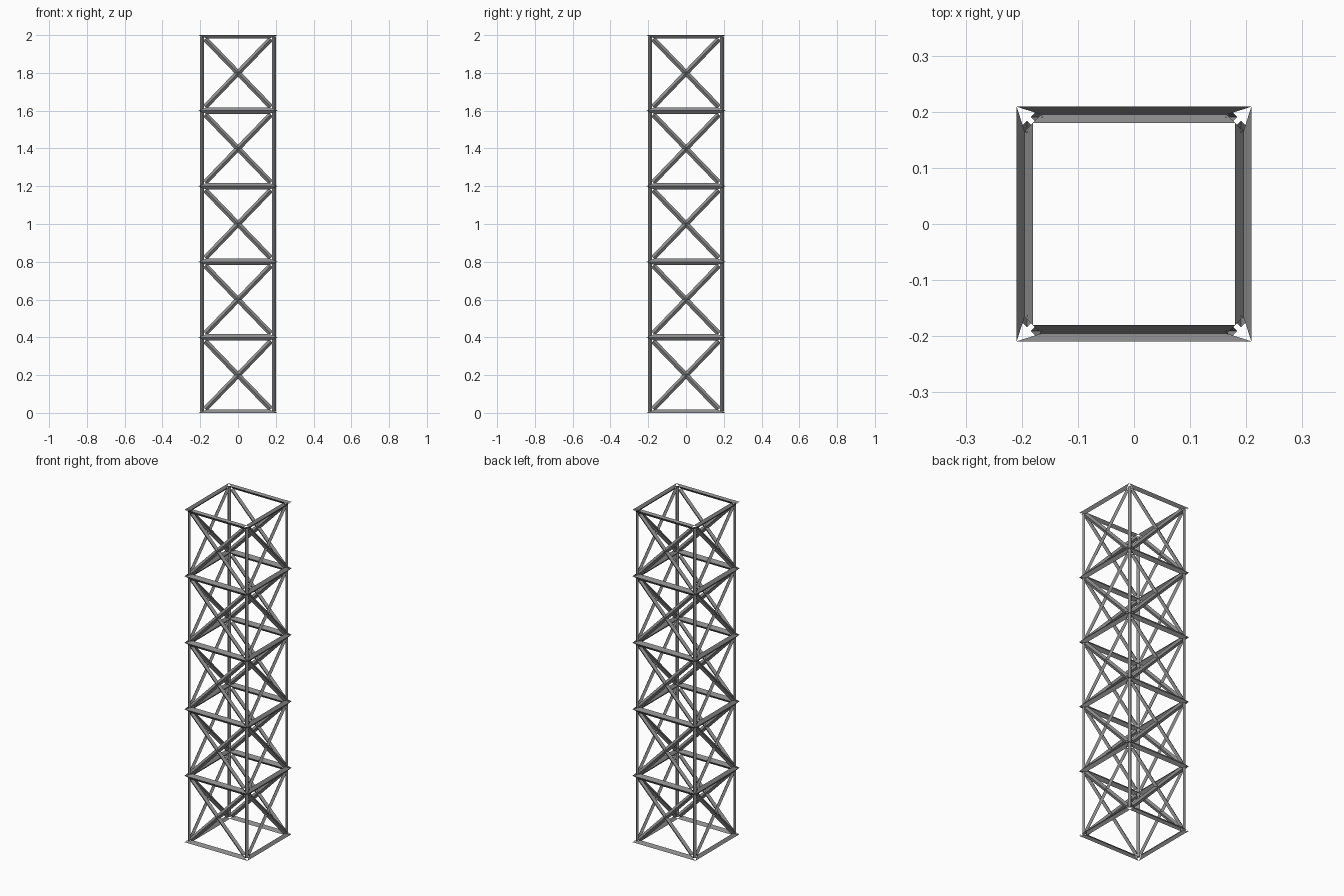
import bpy
import math
from mathutils import Vector

if "Cube" in bpy.data.objects:
    bpy.data.objects.remove(bpy.data.objects["Cube"])

BAY = 0.4        # height of one bay
BAYS = 5
MID = 0.195      # centre line of the horizontal rails
AXIS = 0.191     # plane of the braces and corner posts
RIDGE = 0.165    # half length of the rail ridges, leaving the corners open

steel = bpy.data.materials.new("dark_steel")
steel.diffuse_color = (0.27, 0.27, 0.27, 1)
steel.use_nodes = True
steel.node_tree.nodes["Principled BSDF"].inputs["Base Color"].default_value = steel.diffuse_color


def make(name, verts, faces):
    me = bpy.data.meshes.new(name)
    me.from_pydata(verts, [], faces)
    me.materials.append(steel)
    ob = bpy.data.objects.new(name, me)
    bpy.context.collection.objects.link(ob)
    return ob


def side_axes(s):
    ang = s * math.pi / 2
    return (Vector((math.sin(ang), -math.cos(ang), 0)),
            Vector((math.cos(ang), math.sin(ang), 0)))


def square_ring(name, profile, closed):
    """Four rails from a (radius, half length, z) profile, mitred at the edges."""
    n = len(profile)
    verts, faces = [], []
    for s in range(4):
        out, side = side_axes(s)
        k = len(verts)
        for m in (-1, 1):
            verts += [out * r + side * m * h + Vector((0, 0, z))
                      for r, h, z in profile]
        for i in range(n if closed else n - 1):
            j = (i + 1) % n
            faces.append((k + i, k + n + i, k + n + j, k + j))
    return make(name, verts, faces)


def bar(verts, faces, a, b, u, v):
    """Add an open four-sided tube from a to b with half-axes u and v."""
    k = len(verts)
    for p in (a, b):
        verts += [p + u, p + v, p - u, p - v]
    for i in range(4):
        j = (i + 1) % 4
        faces.append((k + i, k + j, k + 4 + j, k + 4 + i))


# horizontal rails: open troughs at both ends, full diamonds between
H = BAY * BAYS
OUT, IN = 0.209, 0.18
square_ring("bottom_rail", [(IN, IN, 0), (MID, RIDGE, 0.018), (OUT, OUT, 0)], False)
square_ring("top_rail", [(OUT, OUT, H), (MID, RIDGE, H - 0.018), (IN, IN, H)], False)
for i in range(1, BAYS):
    z = i * BAY
    square_ring(f"middle_rail_{i}",
                [(OUT, OUT, z), (MID, RIDGE, z - 0.018),
                 (IN, IN, z), (MID, RIDGE, z + 0.018)], True)

# corner posts: flat hollow tubes turned 45 degrees
V, F = [], []
for sx in (1, -1):
    for sy in (1, -1):
        out = Vector((sx, sy, 0)).normalized()
        side = Vector((-out.y, out.x, 0))
        base = Vector((sx * AXIS, sy * AXIS, 0.008))
        top = base + Vector((0, 0, H - 0.016))
        p, q = side * 0.0085, out * 0.0065
        bar(V, F, base, top, p + q, p - q)
make("corner_posts", V, F)

# crossed braces in every bay of every side
V, F = [], []
for s in range(4):
    out, side = side_axes(s)
    for i in range(BAYS):
        centre = out * AXIS + Vector((0, 0, (i + 0.5) * BAY))
        for m in (1, -1):
            run = side * m * 0.174 + Vector((0, 0, 0.18))
            across = run.cross(out).normalized() * 0.014
            bar(V, F, centre - run, centre + run, across, out * 0.01)
make("cross_braces", V, F)
